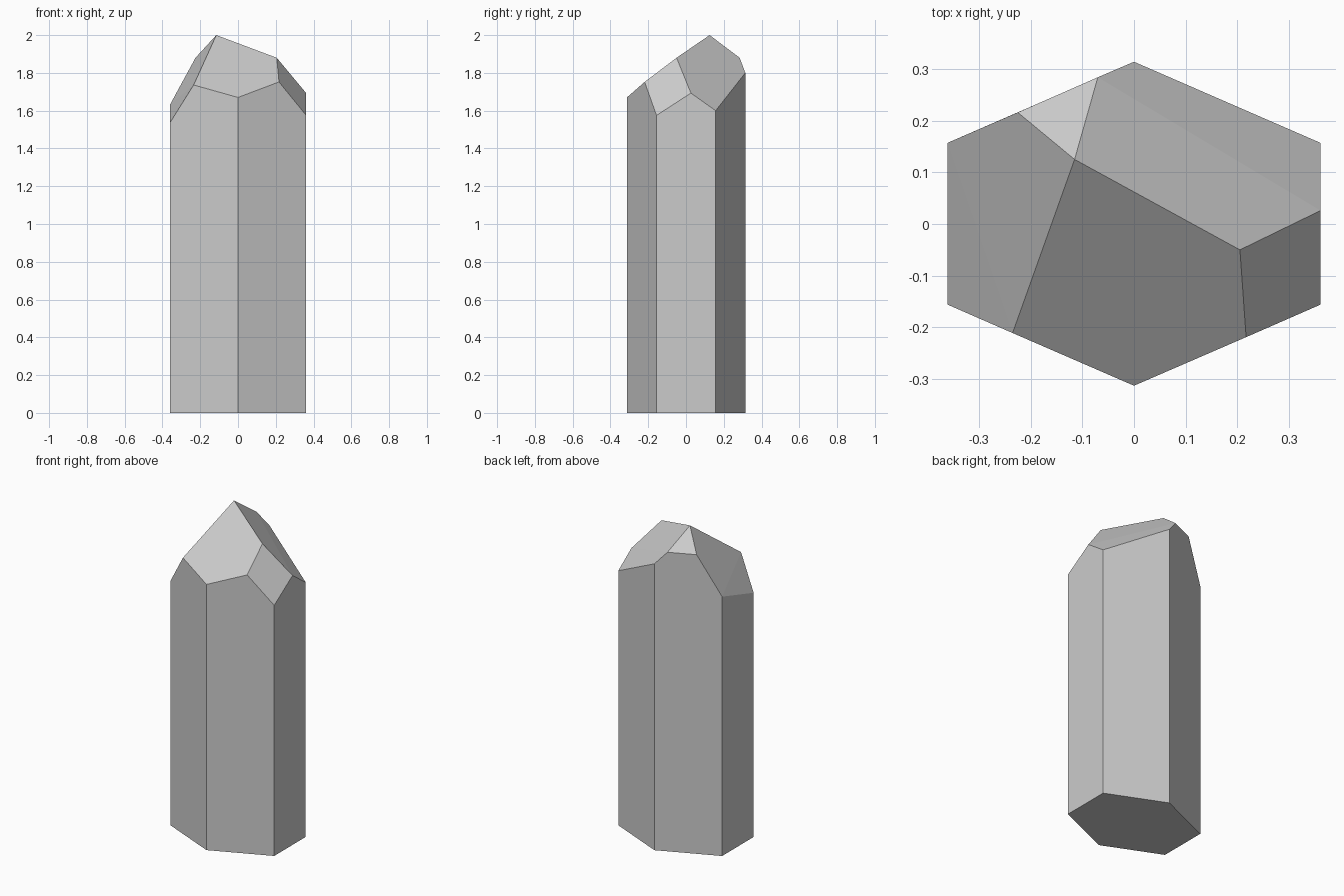
import bpy
import bmesh

if "Cube" in bpy.data.objects:
    bpy.data.objects.remove(bpy.data.objects["Cube"])

# Top rim, counter-clockwise from the front corner
rim = [
    (0.000, -0.313, 1.67), (0.217, -0.219, 1.752), (0.361, -0.156, 1.575),
    (0.361, 0.026, 1.693), (0.361, 0.157, 1.60), (0.000, 0.314, 1.80),
    (-0.070, 0.284, 1.88), (-0.225, 0.216, 1.88), (-0.361, 0.157, 1.63),
    (-0.361, -0.156, 1.535), (-0.235, -0.211, 1.736),
]
corners = [0, 2, 4, 5, 8, 9]      # rim points above the six base corners

bm = bmesh.new()
top = [bm.verts.new(p) for p in rim]
apex = bm.verts.new((-0.115, 0.125, 2.0))
shoulder = bm.verts.new((0.205, -0.05, 1.88))

# Hexagonal base and the six upright sides
base = [bm.verts.new((rim[i][0], rim[i][1], 0)) for i in corners]
bm.faces.new(base[::-1])
for k, start in enumerate(corners):
    nxt = (k + 1) % 6
    end = corners[nxt] or len(rim)
    edge = [top[i % len(rim)] for i in range(start, end + 1)]
    bm.faces.new([base[k], base[nxt]] + edge[::-1])

# Slanted facets of the tip
facets = [
    [apex, top[10], top[0], top[1], shoulder],      # front
    [shoulder, top[1], top[2], top[3]],             # front right
    [apex, shoulder, top[3], top[6]],               # back right, upper
    [top[6], top[3], top[4], top[5]],               # back right, lower
    [apex, top[6], top[7]],                         # back left
    [apex, top[7], top[8], top[10]],                # left, upper
    [top[10], top[8], top[9]],                      # left, lower
]
for f in facets:
    bm.faces.new(f)

bmesh.ops.recalc_face_normals(bm, faces=bm.faces)
mesh = bpy.data.meshes.new("crystal")
bm.to_mesh(mesh)
bm.free()
bpy.context.collection.objects.link(bpy.data.objects.new("crystal", mesh))
